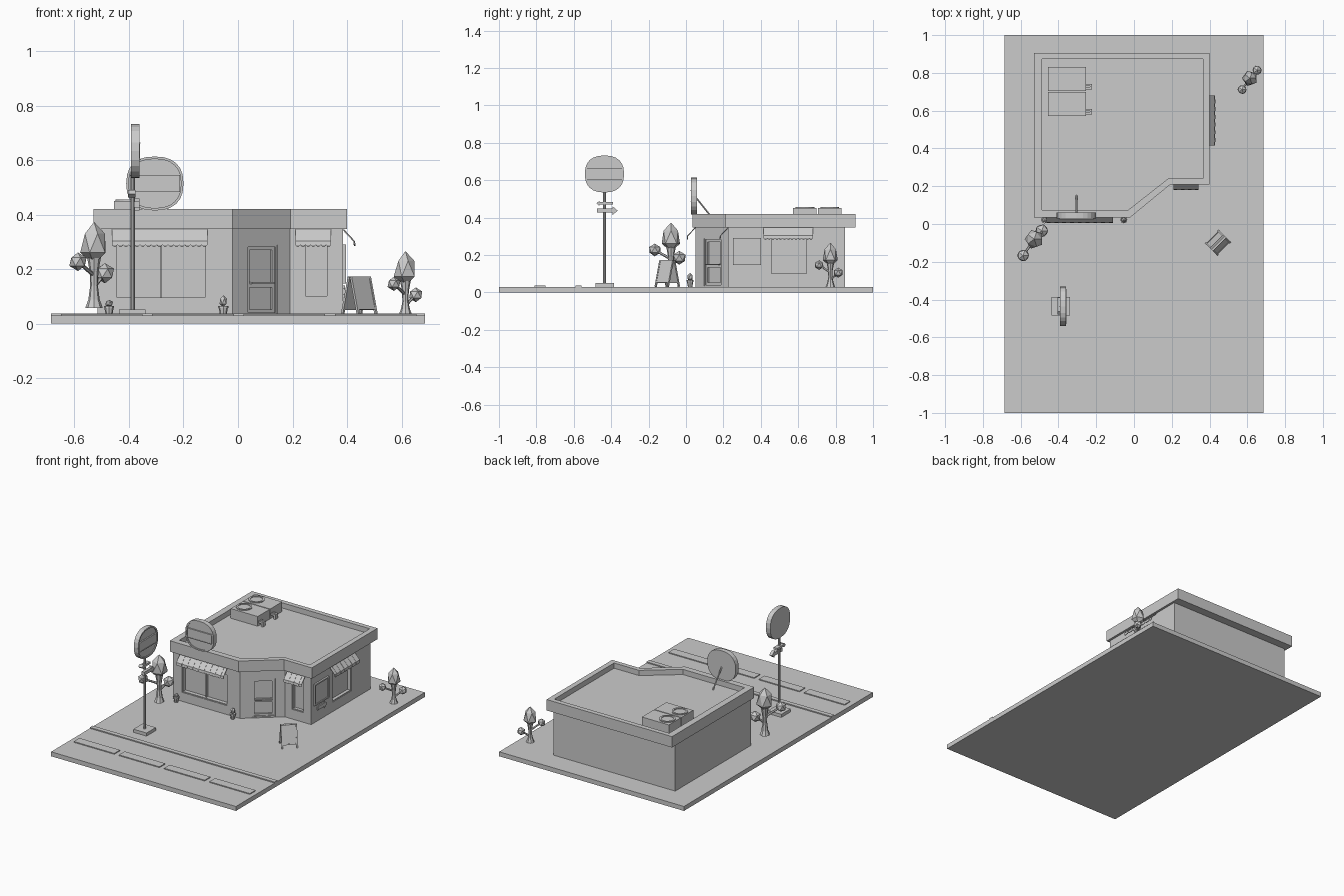
import bpy, bmesh, math, random
from mathutils import Matrix, Vector

if "Cube" in bpy.data.objects:
    bpy.data.objects.remove(bpy.data.objects["Cube"])

random.seed(4)
R, T = Matrix.Rotation, Matrix.Translation
I = Matrix.Identity(4)
rad = math.radians
grey = bpy.data.materials.new("plain_grey")
grey.diffuse_color = (0.6, 0.6, 0.6, 1)
grey.use_nodes = True
grey.node_tree.nodes["Principled BSDF"].inputs["Base Color"].default_value = grey.diffuse_color


def finish(name, bm, M=I):
    bmesh.ops.recalc_face_normals(bm, faces=bm.faces)
    me = bpy.data.meshes.new(name)
    bm.to_mesh(me)
    bm.free()
    me.transform(M)
    me.materials.append(grey)
    ob = bpy.data.objects.new(name, me)
    bpy.context.collection.objects.link(ob)
    return ob


def boxes(name, parts, M=I):
    """One object from (centre, size) boxes."""
    bm = bmesh.new()
    for c, s in parts:
        bmesh.ops.create_cube(bm, size=1, matrix=T(c) @ Matrix.Diagonal((*s, 1)))
    return finish(name, bm, M)


def span(x0, x1, y0, y1, z0, z1):
    return ((x0 + x1) / 2, (y0 + y1) / 2, (z0 + z1) / 2), (x1 - x0, y1 - y0, z1 - z0)


def prism(name, pts, z0, z1, M=I, inner=None, floor=None):
    """Extruded outline, optionally with a pocket (inner outline) sunk from the top."""
    bm = bmesh.new()
    n = len(pts)
    rings = [(pts, z0), (pts, z1)]
    if inner:
        rings += [(inner, z1), (inner, floor)]
    vs = [[bm.verts.new((p[0], p[1], z)) for p in ps] for ps, z in rings]
    for a, b in zip(vs, vs[1:]):
        for i in range(n):
            j = (i + 1) % n
            bm.faces.new((a[i], a[j], b[j], b[i]))
    bm.faces.new(vs[0][::-1])
    bm.faces.new(vs[-1])
    return finish(name, bm, M)


def rounded(rx, ry, n=24, e=2.4):
    def f(v):
        return math.copysign(abs(v) ** (2 / e), v)
    return [(rx * f(math.cos(2 * math.pi * k / n)), ry * f(math.sin(2 * math.pi * k / n))) for k in range(n)]


def rect(w, h):
    return [(-w / 2, -h / 2), (w / 2, -h / 2), (w / 2, h / 2), (-w / 2, h / 2)]


def arrow(l, h):
    s, m = h * 0.25, l / 2 - h * 0.6
    return [(-l / 2, -s), (m, -s), (m, -h / 2), (l / 2, 0), (m, h / 2), (m, s), (-l / 2, s)]


def lathe(name, prof, n, M=I):
    bm = bmesh.new()
    vs = [[bm.verts.new((r * math.cos(2 * math.pi * k / n), r * math.sin(2 * math.pi * k / n), z))
           for k in range(n)] for r, z in prof]
    for a, b in zip(vs, vs[1:]):
        for i in range(n):
            bm.faces.new((a[i], a[(i + 1) % n], b[(i + 1) % n], b[i]))
    bm.faces.new(vs[0][::-1])
    bm.faces.new(vs[-1])
    return finish(name, bm, M)


def rod(name, a, b, r0, r1, n=6):
    d = Vector(b) - Vector(a)
    return lathe(name, [(r0, 0), (r1, d.length)], n, T(a) @ d.to_track_quat('Z', 'Y').to_matrix().to_4x4())


def blob(name, c, rx, rz, taper=0.0):
    bm = bmesh.new()
    bmesh.ops.create_icosphere(bm, subdivisions=1, radius=1)
    for v in bm.verts:
        k = (1 - taper * v.co.z) * random.uniform(0.95, 1.05)
        v.co = (v.co.x * rx * k, v.co.y * rx * k, v.co.z * rz)
    return finish(name, bm, T(c))


UP_FRONT = R(rad(90), 4, 'X')                 # face plane looking to -y
UP_RIGHT = R(rad(90), 4, 'Z') @ UP_FRONT      # face plane looking to +x

# Ground slab, kerb and road dashes
boxes("ground_slab", [span(-.685, .685, -1, 1, 0, .03)])
boxes("kerb_line", [span(-.685, .685, -.59, -.56, .03, .037)])
boxes("road_dashes", [span(-.65 + .335 * k, -.35 + .335 * k, -.81, -.75, .03, .036) for k in range(4)])

# Shop walls with recessed openings
walls = prism("shop_walls", [(-.515, .05), (-.02, .05), (.19, .225), (.385, .225), (.385, .85), (-.515, .85)], .03, .35)
ang = math.atan2(.175, .21)
door_M = T((.09, .1417, 0)) @ R(ang, 4, 'Z')
front_M = T((-.2825, .05, 0))
small_M = T((.287, .225, 0))
side_M = T((.385, .55, 0)) @ R(rad(90), 4, 'Z')
openings = [("door", door_M, .143, .034, .288, .02), ("front_window", front_M, .336, .09, .30, .03),
            ("small_window", small_M, .09, .095, .30, .025), ("side_window", side_M, .20, .094, .30, .025)]
for nm, M, w, z0, z1, d in openings:
    cut = boxes("cutter", [span(-w / 2, w / 2, -d, d, z0, z1)], M)
    cut.hide_render = True
    mod = walls.modifiers.new("cut", 'BOOLEAN')
    mod.object, mod.solver = cut, 'EXACT'
    bpy.context.view_layer.objects.active = walls
    bpy.ops.object.modifier_apply(modifier=mod.name)
    bpy.data.objects.remove(cut)
    t = .006
    h = w / 2
    bars = [span(-h, -h + t, .004, d, z0, z1), span(h - t, h, .004, d, z0, z1),
            span(-h, h, .004, d, z0, z0 + t), span(-h, h, .004, d, z1 - t, z1)]
    if nm == "front_window":
        bars.append(span(-.004, .004, .015, d, z0, z1))
    if nm == "door":   # door leaf stiles, rails and push bar
        bars += [span(-h + t, -h + .018, .01, d, z0, z1), span(h - .018, h - t, .01, d, z0, z1),
                 span(-h, h, .01, d, .034, .052), span(-h, h, .01, d, .27, .288),
                 span(-h, h, .01, d, .132, .152), span(-.055, .055, -.006, .002, .146, .152),
                 span(-.055, -.049, -.006, .012, .146, .152), span(.049, .055, -.006, .012, .146, .152)]
    boxes(nm + "_frame", bars, M)

# Parapet with sunken roof
prism("parapet", [(-.53, .035), (-.02, .035), (.193, .21), (.4, .21), (.4, .905), (-.53, .905)], .347, .42,
      inner=[(-.487, .075), (-.03, .075), (.18, .24), (.365, .24), (.365, .873), (-.487, .873)], floor=.385)


# Scalloped striped awnings
def awning(name, M, w, n):
    bm = bmesh.new()
    s = w / n
    for k in range(n):
        x0, lift = -w / 2 + k * s, .002 * (k % 2)
        top = [bm.verts.new((x0 + u, -y - lift, z)) for u, y, z in
               ((0, 0, .345), (s, 0, .345), (s, .04, .302), (0, .04, .302))]
        low = [bm.verts.new((x0 + s * u, -.042 - lift, z)) for u, z in ((1, .289), (.75, .284), (.25, .284), (0, .289))]
        bm.faces.new(top)
        bm.faces.new([top[3], top[2]] + low)
    ob = finish(name, bm, M)
    mod = ob.modifiers.new("thick", 'SOLIDIFY')
    mod.thickness, mod.offset = .004, 0


awning("front_awning", T((-.2875, .05, 0)), .35, 17)
awning("small_awning", T((.276, .225, 0)), .132, 7)
awning("side_awning", T((.385, .547, 0)) @ R(rad(90), 4, 'Z'), .265, 13)

# Poster board and arrow on the right wall
prism("wall_poster", rect(.15, .143), 0, .012, T((.385, .325, .2185)) @ UP_RIGHT, rect(.132, .125), .006)
prism("wall_arrow", arrow(.10, .046), 0, .008, T((.385, .334, .117)) @ UP_RIGHT)

# Roof cooling units
for y in (.636, .768):
    boxes("cooling_unit", [span(-.455, -.255, y - .063, y + .063, .385, .45)])
    prism("fan_ring", rounded(.05, .05, 16, 2), .45, .456, T((-.40, y, 0)), rounded(.038, .038, 16, 2), .451)
    boxes("cooling_pipe", [span(-.255, -.222, y - .056, y - .044, .405, .418), span(-.255, -.222, y - .038, y - .026, .405, .418),
                           span(-.234, -.222, y - .056, y - .026, .385, .418)])


# Round signs with rim and centre band
def round_sign(name, M):
    prism(name + "_disc", rounded(.105, .099), -.016, .016, M, rounded(.096, .09), .010)
    boxes(name + "_band", [((0, 0, .012), (.18, .056, .01)), ((0, .03, .012), (.186, .004, .014)),
                           ((0, -.03, .012), (.186, .004, .014))], M)


round_sign("roof_sign", T((-.305, .044, .514)) @ UP_FRONT)
rod("roof_sign_strut", (-.305, .055, .505), (-.305, .15, .385), .005, .005)
round_sign("pole_sign", T((-.377, -.436, .633)) @ UP_RIGHT)
rod("sign_pole", (-.386, -.436, .05), (-.386, -.436, .55), .008, .008, 10)
boxes("pole_foot", [span(-.436, -.339, -.484, -.386, .03, .051)])
prism("upper_arrow", arrow(.09, .028), 0, .028, T((-.376, -.434, .476)) @ UP_RIGHT @ R(math.pi, 4, 'Y') @ T((0, 0, 0)))
prism("lower_arrow", arrow(.11, .045), 0, .02, T((-.382, -.42, .437)) @ UP_RIGHT)


# Trees: flared trunk, pointed crown and two side balls
def tree(x, y, z0, zw, crown, r, balls):
    k = r / .052
    lathe("tree_trunk", [(.032 * k, z0), (.021 * k, z0 + .03 * k), (.014 * k, zw - .05 * k), (.016 * k, zw),
                         (.026 * k, crown[0] + .03 * k)], 8, T((x, y, 0)))
    blob("tree_crown", (x, y, sum(crown) / 2), r, (crown[1] - crown[0]) / 2, .3)
    for bx, by, bz, br in balls:
        rod("tree_branch", (x, y, bz - .05 * k), (bx, by, bz), .008 * k, .006 * k)
        blob("tree_ball", (bx, by, bz), br, br)


tree(-.528, -.08, .058, .19, (.217, .373), .052, [(-.587, -.167, .227, .034), (-.488, -.036, .185, .037)])
tree(.614, .772, .03, .12, (.137, .266), .041, [(.572, .712, .146, .026), (.652, .814, .106, .027)])

# Potted plants
for x, top in ((-.473, .088), (-.054, .104)):
    lathe("plant_pot", [(.012, .03), (.017, .058), (.019, .058), (.019, .065)], 8, T((x, .022, 0)))
    blob("plant", (x, .022, (top + .06) / 2), .015, (top - .06) / 2)

# Folding sandwich board
for turn in (45, 225):
    M = T((.445, -.10, .03)) @ R(rad(turn), 4, 'Z') @ T((0, -.042, 0)) @ R(rad(-14.5), 4, 'X')
    boxes("board_panel", [((0, 0, .085), (.088, .006, .118))], M)
    boxes("board_frame", [((s * .046, 0, .073), (.008, .010, .146)) for s in (-1, 1)] +
          [((0, 0, z), (.09, .010, .008)) for z in (.026, .143)], M)
